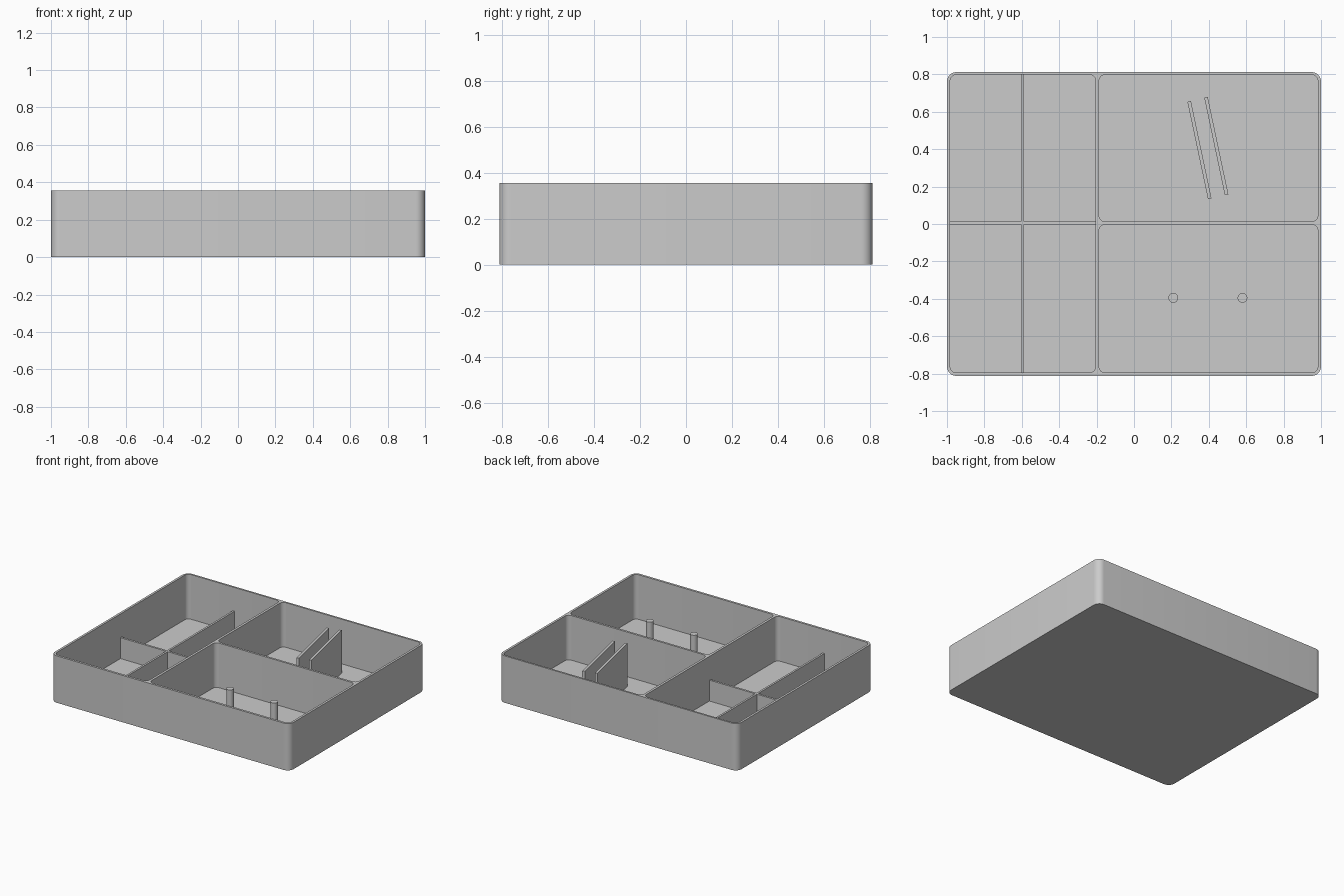
import bpy, bmesh, math

if "Cube" in bpy.data.objects:
    bpy.data.objects.remove(bpy.data.objects["Cube"], do_unlink=True)

HEIGHT, FLOOR = 0.355, 0.017

grey = bpy.data.materials.new("light grey plastic")
grey.use_nodes = True
colour = (0.6, 0.6, 0.6, 1)
grey.diffuse_color = colour
grey.node_tree.nodes["Principled BSDF"].inputs["Base Color"].default_value = colour


def finish(name, bm):
    bmesh.ops.recalc_face_normals(bm, faces=bm.faces)
    mesh = bpy.data.meshes.new(name)
    bm.to_mesh(mesh)
    bm.free()
    mesh.materials.append(grey)
    obj = bpy.data.objects.new(name, mesh)
    bpy.context.collection.objects.link(obj)
    return obj


def prism(name, points, z0, z1):
    """Extrude a flat outline from z0 up to z1."""
    bm = bmesh.new()
    base = bm.faces.new([bm.verts.new((x, y, z0)) for x, y in points])
    top = bmesh.ops.extrude_face_region(bm, geom=[base])["geom"]
    verts = [v for v in top if isinstance(v, bmesh.types.BMVert)]
    bmesh.ops.translate(bm, verts=verts, vec=(0, 0, z1 - z0))
    return finish(name, bm)


def rounded(x0, x1, y0, y1, r, steps=8):
    """Outline of a rectangle with rounded corners."""
    centres = [(x1 - r, y1 - r), (x0 + r, y1 - r), (x0 + r, y0 + r), (x1 - r, y0 + r)]
    pts = []
    for q, (cx, cy) in enumerate(centres):
        for i in range(steps + 1):
            a = math.pi / 2 * (q + i / steps)
            pts.append((cx + r * math.cos(a), cy + r * math.sin(a)))
    return pts


def rect(x0, x1, y0, y1):
    return [(x0, y0), (x1, y0), (x1, y1), (x0, y1)]


def bar(xa, ya, xb, yb, t):
    """Outline of a thin straight wall between two points."""
    d = math.hypot(xb - xa, yb - ya)
    nx, ny = -(yb - ya) / d * t / 2, (xb - xa) / d * t / 2
    return [(xa + nx, ya + ny), (xa - nx, ya - ny), (xb - nx, yb - ny), (xb + nx, yb + ny)]


# Tray body with three pockets cut out
tray = prism("tray", rounded(-1, 1, -0.812, 0.812, 0.05), 0, HEIGHT)
pockets = {
    "left_pocket": (-0.983, -0.205, -0.795, 0.798),
    "back_pocket": (-0.187, 0.983, 0.013, 0.798),
    "front_pocket": (-0.187, 0.983, -0.795, -0.003),
}
for name, box in pockets.items():
    cutter = prism(name, rounded(*box, 0.033), FLOOR, HEIGHT + 0.1)
    cutter.hide_render = True
    mod = tray.modifiers.new(name, 'BOOLEAN')
    mod.operation, mod.solver, mod.object = 'DIFFERENCE', 'EXACT', cutter
    bpy.context.view_layer.objects.active = tray
    bpy.ops.object.modifier_apply(modifier=name)
    bpy.data.objects.remove(cutter, do_unlink=True)

# Low crossing dividers in the long compartment
LOW = 0.175
prism("low_divider_lengthwise", rect(-0.603, -0.588, -0.8, 0.803), FLOOR - 0.005, LOW)
prism("low_divider_crosswise", rect(-0.99, -0.2, -0.003, 0.013), FLOOR - 0.005, LOW)

# Pair of slanted holder plates
for i, (xa, ya, xb, yb) in enumerate([(0.295, 0.655, 0.405, 0.135),
                                      (0.385, 0.677, 0.495, 0.157)]):
    prism(f"slanted_plate_{i + 1}", bar(xa, ya, xb, yb, 0.019), FLOOR - 0.005, 0.34)

# Pair of round pegs
posts = []
for i, x in enumerate((0.21, 0.58)):
    ring = [(x + 0.026 * math.cos(a * math.tau / 24), -0.395 + 0.026 * math.sin(a * math.tau / 24))
            for a in range(24)]
    posts.append(prism(f"peg_{i + 1}", ring, FLOOR - 0.005, 0.26))

# Smooth the round corners and pegs
bpy.ops.object.select_all(action='DESELECT')
for obj in [tray] + posts:
    obj.select_set(True)
bpy.context.view_layer.objects.active = tray
bpy.ops.object.shade_smooth_by_angle(angle=math.radians(30))
